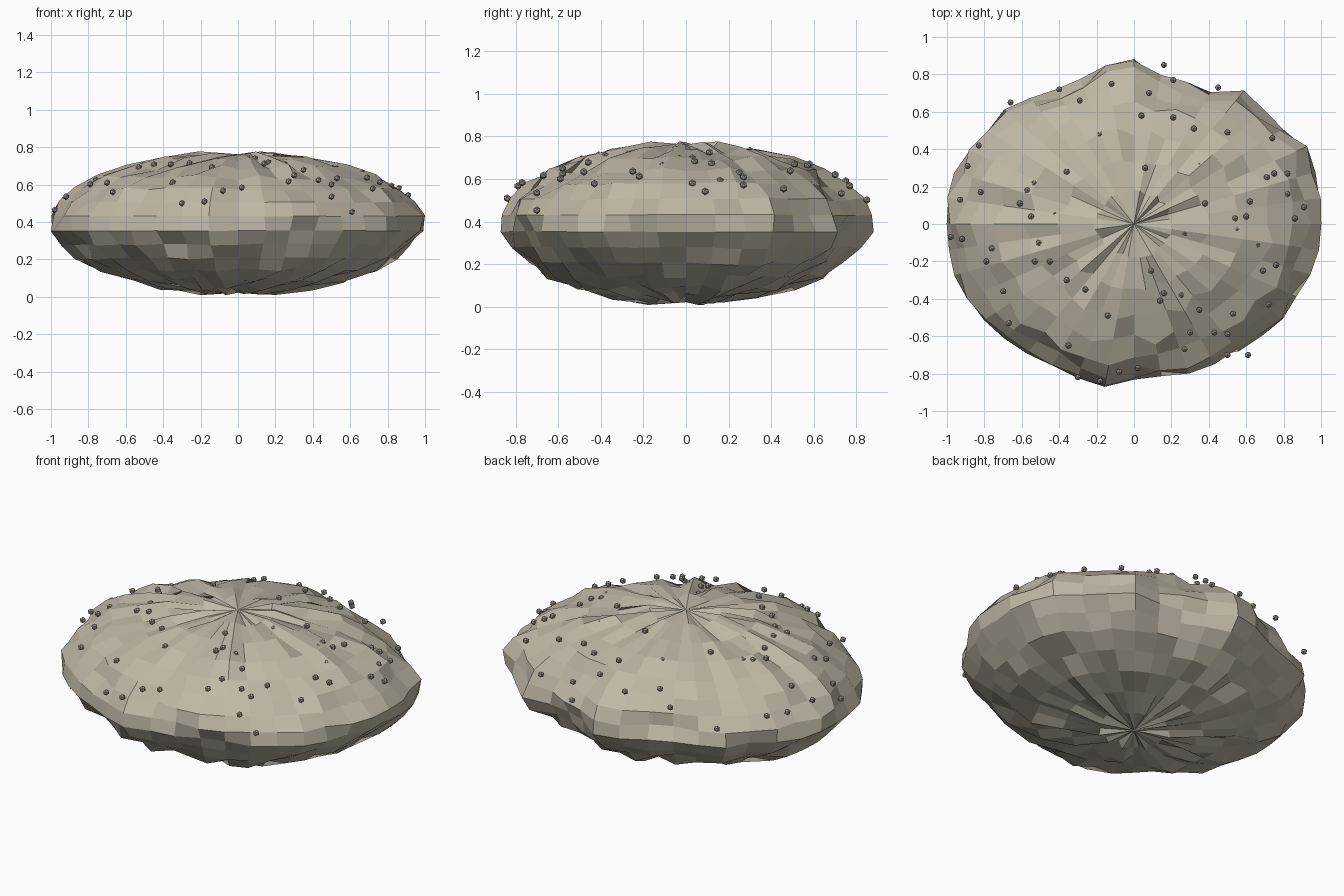
import bpy, bmesh, random
from math import sin, cos, pi, sqrt
from mathutils import Matrix

random.seed(5)
if "Cube" in bpy.data.objects:
    bpy.data.objects.remove(bpy.data.objects["Cube"], do_unlink=True)

SEGMENTS, RINGS = 40, 15
MIDDLE, HALF_HEIGHT = 0.392, 0.37


def make_material(name, colour):
    mat = bpy.data.materials.new(name)
    mat.use_nodes = True
    mat.diffuse_color = (*colour, 1)
    mat.node_tree.nodes["Principled BSDF"].inputs["Base Color"].default_value = (*colour, 1)
    return mat


def make_object(name, bm, mat):
    mesh = bpy.data.meshes.new(name)
    bm.to_mesh(mesh)
    bm.free()
    mesh.materials.append(mat)
    obj = bpy.data.objects.new(name, mesh)
    bpy.context.collection.objects.link(obj)
    return obj


stone = make_material("warm grey stone", (0.52, 0.48, 0.385))
grit = make_material("dark grey grit", (0.35, 0.33, 0.275))

# Uneven rim of the boulder, as a percentage of a plain ellipse
rim = [105, 106, 107, 109, 103, 103, 105, 94, 95, 96, 105, 102, 97, 96, 99, 103, 101, 104, 106, 106,
       105, 105, 106, 105, 104, 103, 102, 101, 103, 105, 99, 98, 100, 100, 100, 101, 103, 102, 104, 105]
# Which of the two middle rings carries the rim at each segment
rim_ring = [random.choice((7, 8)) for _ in rim]


def boulder_point(ring, seg):
    """A point of the flattened sphere, pushed in or out at random."""
    lat = pi * ring / RINGS - pi / 2
    lon = 2 * pi * seg / SEGMENTS
    near_rim = cos(lat) ** 4
    push = 1 + (rim[seg] / 100 - 1) * near_rim
    if ring != rim_ring[seg]:
        push += random.uniform(-0.06, 0.065 * (1 - near_rim))
    return (0.96 * cos(lat) * cos(lon) * push,
            0.845 * cos(lat) * sin(lon) * push,
            MIDDLE + HALF_HEIGHT * sin(lat) * push)


# Boulder
bm = bmesh.new()
rows = [[bm.verts.new(boulder_point(r, s)) for s in range(SEGMENTS)]
        for r in range(1, RINGS)]
bottom = bm.verts.new((0, 0, MIDDLE - HALF_HEIGHT))
top = bm.verts.new((0, 0, MIDDLE + HALF_HEIGHT))
for s in range(SEGMENTS):
    n = (s + 1) % SEGMENTS
    bm.faces.new((bottom, rows[0][n], rows[0][s]))
    bm.faces.new((top, rows[-1][s], rows[-1][n]))
    for low, high in zip(rows, rows[1:]):
        bm.faces.new((low[s], low[n], high[n], high[s]))
make_object("boulder", bm, stone)

# Grit: small faceted grains resting on a smooth dome, placed in hundredths
spots = [
    (16, 85), (21, 77), (45, 73), (8, 70), (-12, 75), (-29, 66), (-40, 72), (-66, 65),
    (4, 58), (21, 57), (32, 51), (50, 49), (74, 46), (-18, 48), (-83, 42), (-89, 31),
    (-36, 28), (-53, 22), (-57, 18), (-61, 11), (-55, 4), (-42, 6), (-82, 17), (-93, 13),
    (-98, -7), (-92, -8), (-76, -13), (-79, -20), (-51, -10), (-53, -20), (-45, -20),
    (-36, -30), (-26, -35), (-70, -36), (-67, -53), (-35, -65), (-14, -49), (-30, -82),
    (-18, -84), (-8, -79), (2, -77), (27, -67), (30, -58), (43, -58), (50, -59), (50, -70),
    (61, -70), (35, -46), (53, -48), (72, -43), (25, -38), (16, -37), (14, -41), (9, -25),
    (69, -25), (76, -22), (66, -11), (55, -3), (54, 3), (60, 4), (27, -5), (38, 11),
    (39, 30), (35, 32), (62, 12), (71, 25), (75, 27), (82, 27), (82, 16), (86, 3),
    (91, 9), (6, 30)]
bm = bmesh.new()
for spot in spots:
    x, y = spot[0] / 100, spot[1] / 100
    rise = sqrt(max(0, 1 - x * x - y * y / 0.81))
    place = Matrix.Translation((x, y, 0.4 + 0.355 * rise))
    bmesh.ops.create_icosphere(bm, subdivisions=1, radius=0.018, matrix=place)
make_object("grit_grains", bm, grit)
